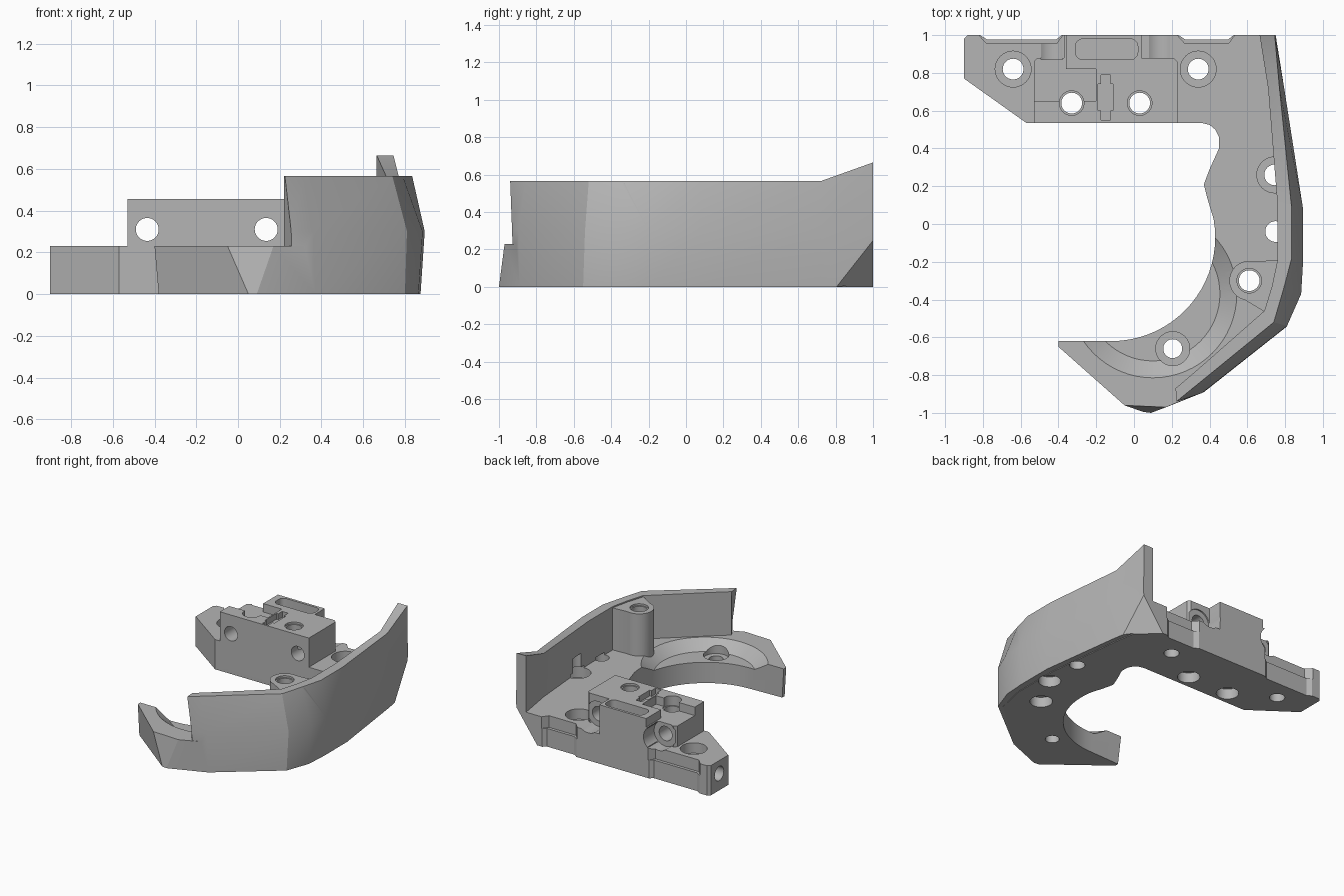
import bpy, bmesh
from math import radians, cos, sin, pi
from mathutils import Matrix, Vector

cube = bpy.data.objects.get("Cube")
if cube:
    bpy.data.objects.remove(cube, do_unlink=True)

grey = bpy.data.materials.new("mid grey")
grey.use_nodes = True
grey.diffuse_color = (0.46, 0.46, 0.46, 1)
grey.node_tree.nodes["Principled BSDF"].inputs["Base Color"].default_value = grey.diffuse_color


def make(name, bm):
    bmesh.ops.recalc_face_normals(bm, faces=bm.faces)
    mesh = bpy.data.meshes.new(name)
    bm.to_mesh(mesh)
    bm.free()
    mesh.materials.append(grey)
    obj = bpy.data.objects.new(name, mesh)
    bpy.context.collection.objects.link(obj)
    return obj


def skin(name, rings):
    """Closed solid through a row of equal point rings."""
    bm = bmesh.new()
    rows = [[bm.verts.new(p) for p in ring] for ring in rings]
    n = len(rows[0])
    for a, b in zip(rows, rows[1:]):
        for i in range(n):
            j = (i + 1) % n
            bm.faces.new((a[i], a[j], b[j], b[i]))
    bm.faces.new(rows[0])
    bm.faces.new(rows[-1])
    return make(name, bm)


def prism(name, pts, z0, z1):
    return skin(name, [[(x, y, z) for x, y in pts] for z in (z0, z1)])


def box(name, x0, x1, y0, y1, z0, z1):
    return prism(name, [(x0, y0), (x1, y0), (x1, y1), (x0, y1)], z0, z1)


def cone(name, x, y, z0, z1, r0, r1=None, sides=40):
    r1 = r0 if r1 is None else r1
    ring = [(cos(2 * pi * i / sides), sin(2 * pi * i / sides)) for i in range(sides)]
    return skin(name, [[(x + r * c, y + r * s, z) for c, s in ring]
                       for r, z in ((r0, z0), (r1, z1))])


def bore(start, axis, length, r):
    """Cylinder lying along x or y."""
    obj = cone("bore", 0, 0, 0, length, r)
    turn = Matrix.Rotation(-pi / 2, 4, 'X') if axis == 'Y' else Matrix.Rotation(pi / 2, 4, 'Y')
    obj.data.transform(Matrix.Translation(start) @ turn)
    return obj


def combine(target, other, op):
    mod = target.modifiers.new("bool", 'BOOLEAN')
    mod.object, mod.operation, mod.solver = other, op, 'EXACT'
    dg = bpy.context.evaluated_depsgraph_get()
    mesh = bpy.data.meshes.new_from_object(target.evaluated_get(dg))
    target.modifiers.clear()
    target.data = mesh
    bpy.data.objects.remove(other, do_unlink=True)


def cut(target, other):
    combine(target, other, 'DIFFERENCE')


# Base: C-shaped plate with an arm at the back and a tip at the front
arc = [(-0.12 + 0.55 * cos(radians(a)), -0.07 + 0.55 * sin(radians(a)))
       for a in range(10, -91, -5)]
inner = [(-0.9, 0.98), (-0.9, 0.77), (-0.57, 0.535), (0.36, 0.535), (0.4, 0.525), (0.43, 0.5),
         (0.45, 0.46), (0.45, 0.4), (0.4, 0.29), (0.37, 0.21), (0.39, 0.13)] + arc
outer_low = [(-0.38, -0.63), (-0.38, -0.66), (0.05, -0.995), (0.09, -1), (0.37, -0.89)]
outer_high = [(-0.4, -0.62), (-0.4, -0.65), (-0.05, -0.96), (0.17, -0.97), (0.36, -0.89)]
back = [(0.77, -0.53), (0.82, -0.3), (0.82, 0.08), (0.75, 0.7), (0.7, 1), (-0.88, 1)]
low, high = inner + outer_low + back, inner + outer_high + back
body = skin("bracket_body", [[(x, y, 0) for x, y in low], [(x, y, 0.23) for x, y in high]])

# Ledge sunk around the opening
cut(body, cone("dish_cutter", 0.1, -0.37, 0.16, 0.25, 0.355, 0.47, 64))

# Outer wall: low, middle, top and inside points per station, then top height
stations = [
    ((0.265, -0.92), (0.255, -0.93), (0.225, -0.94), (0.22, -0.87), 0.565),
    ((0.37, -0.89), (0.36, -0.895), (0.32, -0.862), (0.32, -0.785), 0.565),
    ((0.80, -0.55), (0.81, -0.54), (0.74, -0.52), (0.69, -0.46), 0.565),
    ((0.865, -0.37), (0.885, -0.37), (0.79, -0.35), (0.73, -0.33), 0.565),
    ((0.875, -0.2), (0.895, -0.2), (0.835, -0.18), (0.76, -0.19), 0.565),
    ((0.875, 0.08), (0.895, 0.08), (0.835, 0.08), (0.76, 0.1), 0.565),
    ((0.79, 0.72), (0.795, 0.72), (0.77, 0.72), (0.71, 0.72), 0.565),
    ((0.74, 1), (0.75, 1), (0.745, 1), (0.665, 1), 0.665)]
wall = skin("outer_wall", [[(*lo, 0), (*mid, 0.3), (*top, h), (*ins, h), (*ins, 0.01)]
                           for lo, mid, top, ins, h in stations])
combine(body, wall, 'UNION')

# Screw post joined to the wall
combine(body, prism("post_web", [(0.6, -0.2), (0.78, -0.19), (0.8, -0.33),
                                 (0.7, -0.47), (0.55, -0.38)], 0.02, 0.555), 'UNION')
combine(body, cone("post", 0.61, -0.3, 0.02, 0.555, 0.105), 'UNION')

# Mounting block with stepped top, pocket and keyway
block = prism("mounting_block", [(-0.53, 0.535), (0.23, 0.535), (0.23, 0.86), (0.21, 0.88),
                                 (0.04, 0.88), (0.04, 1), (-0.37, 1), (-0.37, 0.88),
                                 (-0.51, 0.88), (-0.53, 0.86)], 0.03, 0.455)
cut(block, box("step_cutter", -0.6, -0.36, 0.65, 1.1, 0.39, 0.6))
cut(block, box("step_cutter", -0.37, -0.2, 0.65, 0.82, 0.39, 0.6))
cut(block, box("key_cutter", -0.175, -0.125, 0.55, 0.79, 0.41, 0.6))
cut(block, box("key_cutter", -0.19, -0.11, 0.6, 0.74, 0.41, 0.6))
pocket = [(cx + 0.04 * cos(radians(a)), cy + 0.04 * sin(radians(a)))
          for cx, cy, s in ((-0.02, 0.94, 0), (-0.27, 0.94, 90), (-0.27, 0.91, 180), (-0.02, 0.91, 270))
          for a in range(s, s + 91, 15)]
cut(block, prism("pocket_cutter", pocket, 0.35, 0.6))
combine(body, block, 'UNION')

# Cross bores through the block with head channels at the back, and one in the arm end
for x in (-0.435, 0.135):
    cut(body, bore((x, 0.4, 0.31), 'Y', 0.7, 0.055))
    cut(body, bore((x, 0.87, 0.31), 'Y', 0.3, 0.098))
cut(body, bore((-1, 0.88, 0.13), 'X', 0.25, 0.055))

# Two-step reliefs in the back face
for x0, x1 in ((-0.78, -0.41), (0.27, 0.5)):
    for depth, z in ((0.022, -0.1), (0.045, 0.14)):
        cut(body, prism("relief_cutter", [(x0 - 0.05, 1.01), (x0, 1 - depth), (x1, 1 - depth),
                                          (x1 + 0.04, 1.01)], z, 0.3))

# Upright holes: x, y, radius, counterbore radius, its floor and top, underside recess radius
for x, y, r, big, floor, top, under in (
        (-0.64, 0.82, 0.055, 0.095, 0.15, 0.4, 0), (0.34, 0.82, 0.055, 0.095, 0.15, 0.4, 0),
        (0.745, 0.26, 0.055, 0.095, 0.15, 0.25, 0), (0.75, -0.04, 0.055, 0, 0, 0, 0.08),
        (0.61, -0.3, 0.055, 0.065, 0.54, 0.6, 0.08), (0.205, -0.66, 0.05, 0.09, 0.13, 0.4, 0),
        (-0.33, 0.64, 0.055, 0.065, 0.38, 0.6, 0.08), (0.03, 0.64, 0.055, 0.065, 0.44, 0.6, 0.08)):
    cut(body, cone("hole_cutter", x, y, -0.1, 0.36 if x > 0.7 and big else 0.25 if x > 0.7 else 0.7, r))
    if big:
        cut(body, cone("counterbore", x, y, floor, top, big))
    if under:
        cut(body, cone("underside_recess", x, y, -0.1, 0.08, under))

# Clipped lower corner at the back of the wall
bm = bmesh.new()
bm.from_mesh(body.data)
p, q, s = Vector((0.78, 0.8, 0)), Vector((0.75, 1, 0.25)), Vector((0.57, 1, 0))
normal = (q - p).cross(s - p)
if normal.z > 0:
    normal.negate()
cutgeo = bmesh.ops.bisect_plane(bm, geom=bm.verts[:] + bm.edges[:] + bm.faces[:],
                                plane_co=p, plane_no=normal, clear_outer=True)
rim = [e for e in cutgeo["geom_cut"] if isinstance(e, bmesh.types.BMEdge)]
bmesh.ops.holes_fill(bm, edges=rim, sides=0)
bm.to_mesh(body.data)
bm.free()

bpy.ops.object.select_all(action='DESELECT')
body.select_set(True)
bpy.context.view_layer.objects.active = body
bpy.ops.object.shade_smooth_by_angle(angle=radians(25))
